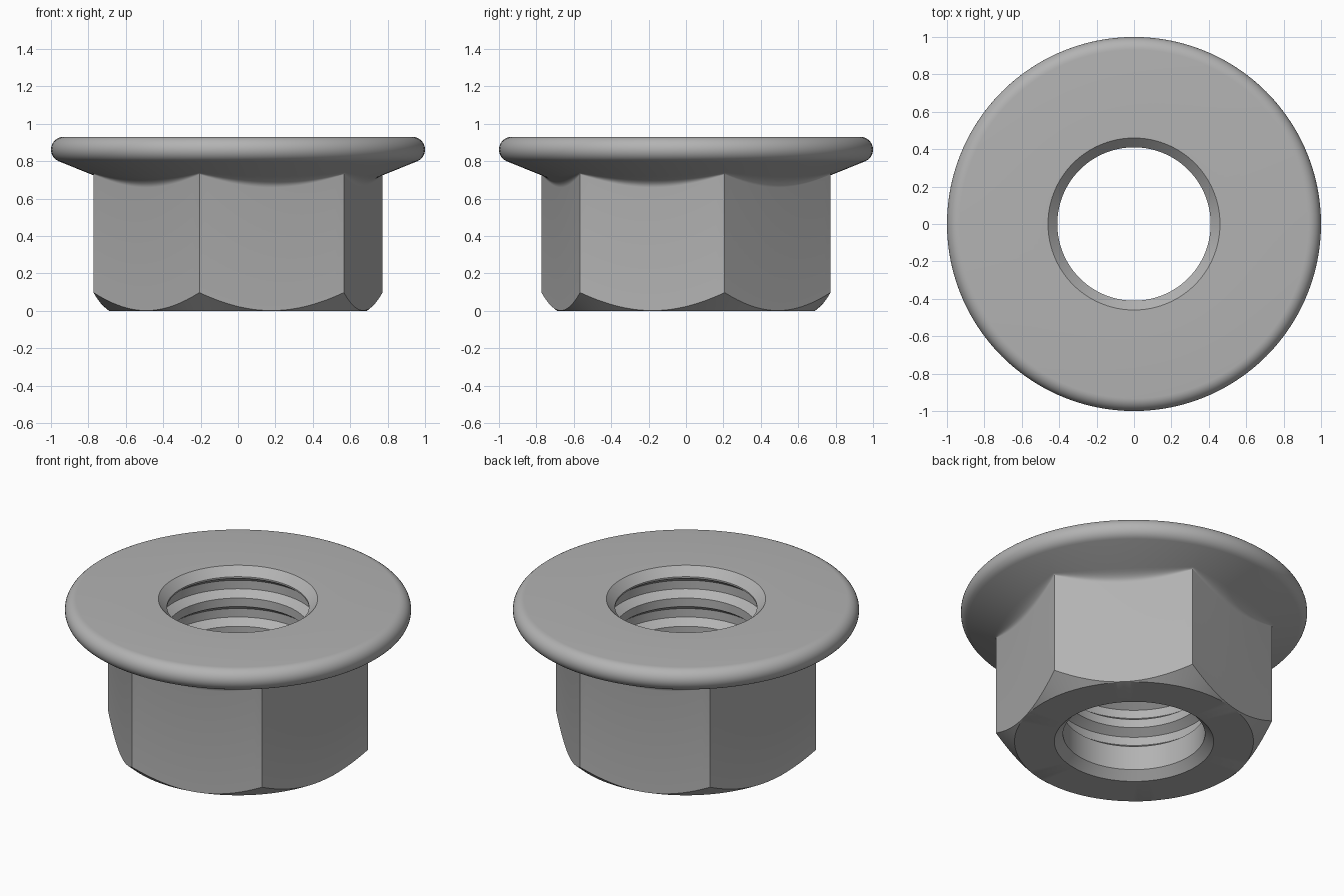
import bpy, bmesh, math

cube = bpy.data.objects.get("Cube")
if cube:
    bpy.data.objects.remove(cube)

SEGMENTS = 120
HEIGHT = 0.93
APOTHEM = 0.693          # hexagon centre to flat
HEX_TURN = math.radians(15)
RIM_R, RIM_Z, RIM = 0.932, 0.862, 0.068
CONE = math.radians(22)  # slope under the flange
BORE, ROOT, PITCH = 0.41, 0.46, 0.18

steel = bpy.data.materials.new("steel grey")
steel.use_nodes = True
colour = (0.45, 0.45, 0.45, 1)
steel.diffuse_color = colour
steel.node_tree.nodes["Principled BSDF"].inputs["Base Color"].default_value = colour


def hex_radius(angle):
    local = (angle - HEX_TURN) % math.radians(60) - math.radians(30)
    return APOTHEM / math.cos(local)


def cone_z(r):
    edge_r = RIM_R + RIM * math.sin(CONE)
    edge_z = RIM_Z - RIM * math.cos(CONE)
    return edge_z - (edge_r - r) * math.tan(CONE)


def outer_profile(angle):
    """Chamfered hexagon, fillet, flange cone and rounded rim."""
    r = hex_radius(angle)
    pts = [(APOTHEM - 0.003, 0), (r, 0.9 * (r - APOTHEM) + 0.001)]
    # fillet fades out toward the hexagon corners
    size = 0.012 + 0.5 * (0.8 - r)
    a, b, c = (r, cone_z(r) - size * 0.5), (r, cone_z(r)), (r + size, cone_z(r + size))
    for i in range(7):
        t = i / 6
        pts.append(tuple((1 - t) ** 2 * p + 2 * t * (1 - t) * q + t * t * s
                         for p, q, s in zip(a, b, c)))
    for i in range(15):
        t = -math.pi / 2 + CONE + (math.pi - CONE) * i / 14
        pts.append((RIM_R + RIM * math.cos(t), RIM_Z + RIM * math.sin(t)))
    return pts


def bore_profile():
    """Chamfered hole with thread grooves, from top to bottom."""
    pts = [(ROOT, HEIGHT), (BORE, HEIGHT - 0.05)]
    z = HEIGHT - 0.06
    while z - PITCH * 0.7 > 0.05:
        pts += [(BORE, z), (ROOT, z - PITCH * 0.2),
                (ROOT, z - PITCH * 0.5), (BORE, z - PITCH * 0.7)]
        z -= PITCH
    return pts + [(BORE, 0.05), (ROOT, 0)]


# one continuous shell: each angle contributes a closed profile
bm = bmesh.new()
columns = []
for s in range(SEGMENTS):
    angle = math.tau * s / SEGMENTS
    columns.append([bm.verts.new((r * math.cos(angle), r * math.sin(angle), z))
                    for r, z in outer_profile(angle) + bore_profile()])
for s, col in enumerate(columns):
    nxt = columns[(s + 1) % SEGMENTS]
    for i in range(len(col)):
        j = (i + 1) % len(col)
        bm.faces.new((col[i], nxt[i], nxt[j], col[j]))
bmesh.ops.recalc_face_normals(bm, faces=bm.faces)

mesh = bpy.data.meshes.new("flange_nut")
bm.to_mesh(mesh)
bm.free()
mesh.materials.append(steel)
nut = bpy.data.objects.new("flange_nut", mesh)
bpy.context.collection.objects.link(nut)
bpy.context.view_layer.objects.active = nut
nut.select_set(True)
bpy.ops.object.shade_smooth_by_angle(angle=math.radians(25))
